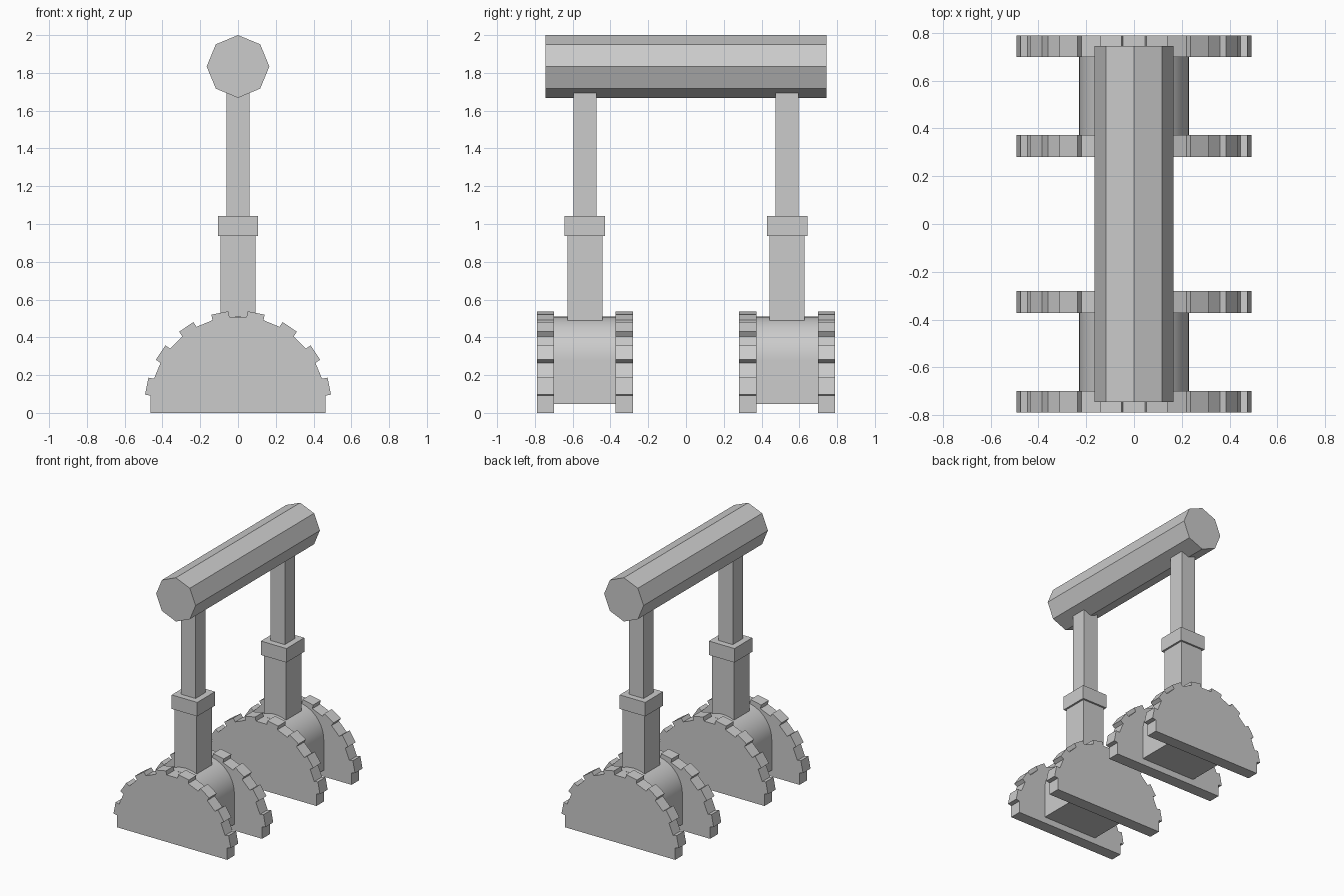
import bpy, bmesh
from math import sin, cos, pi, radians

if "Cube" in bpy.data.objects:
    bpy.data.objects.remove(bpy.data.objects["Cube"])


def prism(name, profile, y0, y1, smooth=False):
    """Extrude an (x, z) outline along y."""
    bm = bmesh.new()
    face = bm.faces.new([bm.verts.new((x, y0, z)) for x, z in profile])
    ext = bmesh.ops.extrude_face_region(bm, geom=[face])["geom"]
    moved = [g for g in ext if isinstance(g, bmesh.types.BMVert)]
    bmesh.ops.translate(bm, verts=moved, vec=(0, y1 - y0, 0))
    bmesh.ops.recalc_face_normals(bm, faces=bm.faces)
    mesh = bpy.data.meshes.new(name)
    bm.to_mesh(mesh)
    bm.free()
    obj = bpy.data.objects.new(name, mesh)
    bpy.context.collection.objects.link(obj)
    if smooth:
        bpy.ops.object.select_all(action='DESELECT')
        bpy.context.view_layer.objects.active = obj
        obj.select_set(True)
        bpy.ops.object.shade_smooth_by_angle(angle=radians(30))
    return obj


def box(name, half, y, z0, z1):
    outline = [(-half, z0), (half, z0), (half, z1), (-half, z1)]
    return prism(name, outline, y - half, y + half)


# Half cog outline: 32-sided disc with alternate sides pushed out as teeth
R, TOOTH, STEP = 0.465, 0.03, pi / 16
CZ = R * sin(STEP / 2)
cog = [(R * cos(STEP / 2), 0)]
for k in range(8):
    mid = STEP * (2 * k + 1)
    ends = [(R * cos(a), CZ + R * sin(a)) for a in (mid - STEP / 2, mid + STEP / 2)]
    tips = [(x + TOOTH * cos(mid), z + TOOTH * sin(mid)) for x, z in ends]
    cog += [ends[0], tips[0], tips[1], ends[1]]
cog.append((-R * cos(STEP / 2), 0))

# Hub outline: straight sides with a round top
hub = [(-0.23, 0.048), (0.23, 0.048)]
hub += [(0.23 * cos(pi * i / 24), 0.28 + 0.23 * sin(pi * i / 24)) for i in range(25)]

# Two mirrored leg assemblies
for label, s in (("front", -1), ("back", 1)):
    prism(label + "_outer_cog", cog, s * 0.70, s * 0.79)
    prism(label + "_inner_cog", cog, s * 0.28, s * 0.372)
    prism(label + "_hub", hub, s * 0.37, s * 0.702, smooth=True)
    box(label + "_lower_post", 0.093, s * 0.535, 0.40, 0.95)
    box(label + "_collar", 0.107, s * 0.535, 0.937, 1.043)
    box(label + "_upper_post", 0.061, s * 0.535, 1.03, 1.75)

# Octagonal handle bar
bar = [(0.166 * sin(pi * i / 4), 1.834 + 0.166 * cos(pi * i / 4)) for i in range(8)]
prism("handle_bar", bar, -0.745, 0.745)
